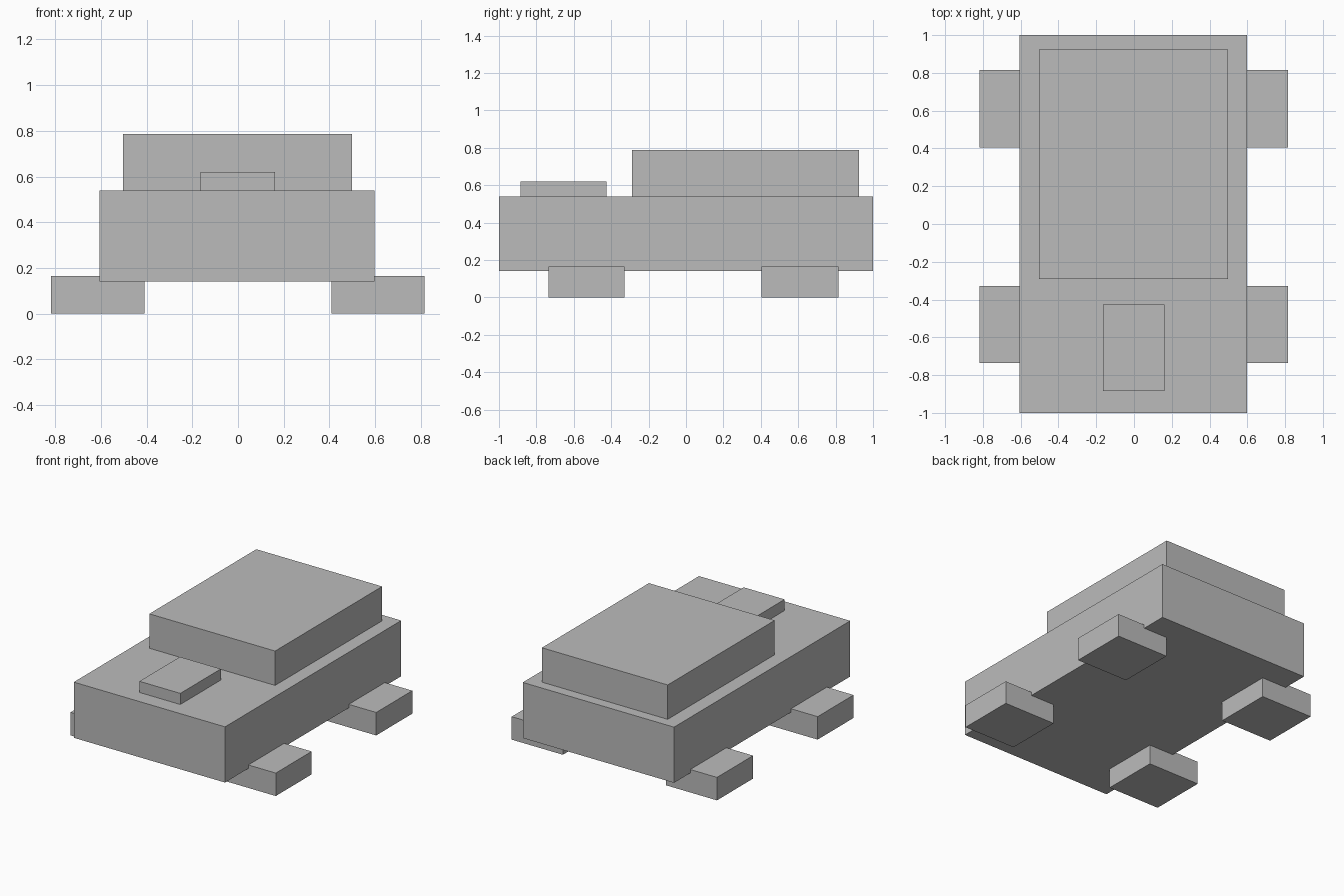
import bpy
from mathutils import Vector

# Remove the default cube
old = bpy.data.objects.get("Cube")
if old:
    bpy.data.objects.remove(old, do_unlink=True)

# Single plain grey
GREY = (0.5, 0.5, 0.5, 1.0)
grey = bpy.data.materials.new("plain grey")
grey.use_nodes = True
grey.diffuse_color = GREY
grey.node_tree.nodes["Principled BSDF"].inputs["Base Color"].default_value = GREY


def box(name, low, high):
    """Flat-sided box between two opposite corners."""
    low, high = Vector(low), Vector(high)
    bpy.ops.mesh.primitive_cube_add(size=1, location=(low + high) / 2)
    obj = bpy.context.object
    obj.name = name
    obj.scale = high - low
    bpy.ops.object.transform_apply(location=False, rotation=False, scale=True)
    obj.data.materials.append(grey)
    return obj


# Main body, cabin and hood scoop
box("body", (-0.605, -1.0, 0.14), (0.597, 1.0, 0.54))
box("cabin", (-0.502, -0.29, 0.54), (0.498, 0.925, 0.787))
box("hood_scoop", (-0.164, -0.885, 0.54), (0.161, -0.425, 0.62))

# Four block wheels, tucked partly under the body
for side, x0, x1 in (("right", -0.817, -0.41), ("left", 0.408, 0.815)):
    for end, y0, y1 in (("front", -0.735, -0.328), ("rear", 0.405, 0.815)):
        box(f"{end}_{side}_wheel", (x0, y0, 0.0), (x1, y1, 0.165))
